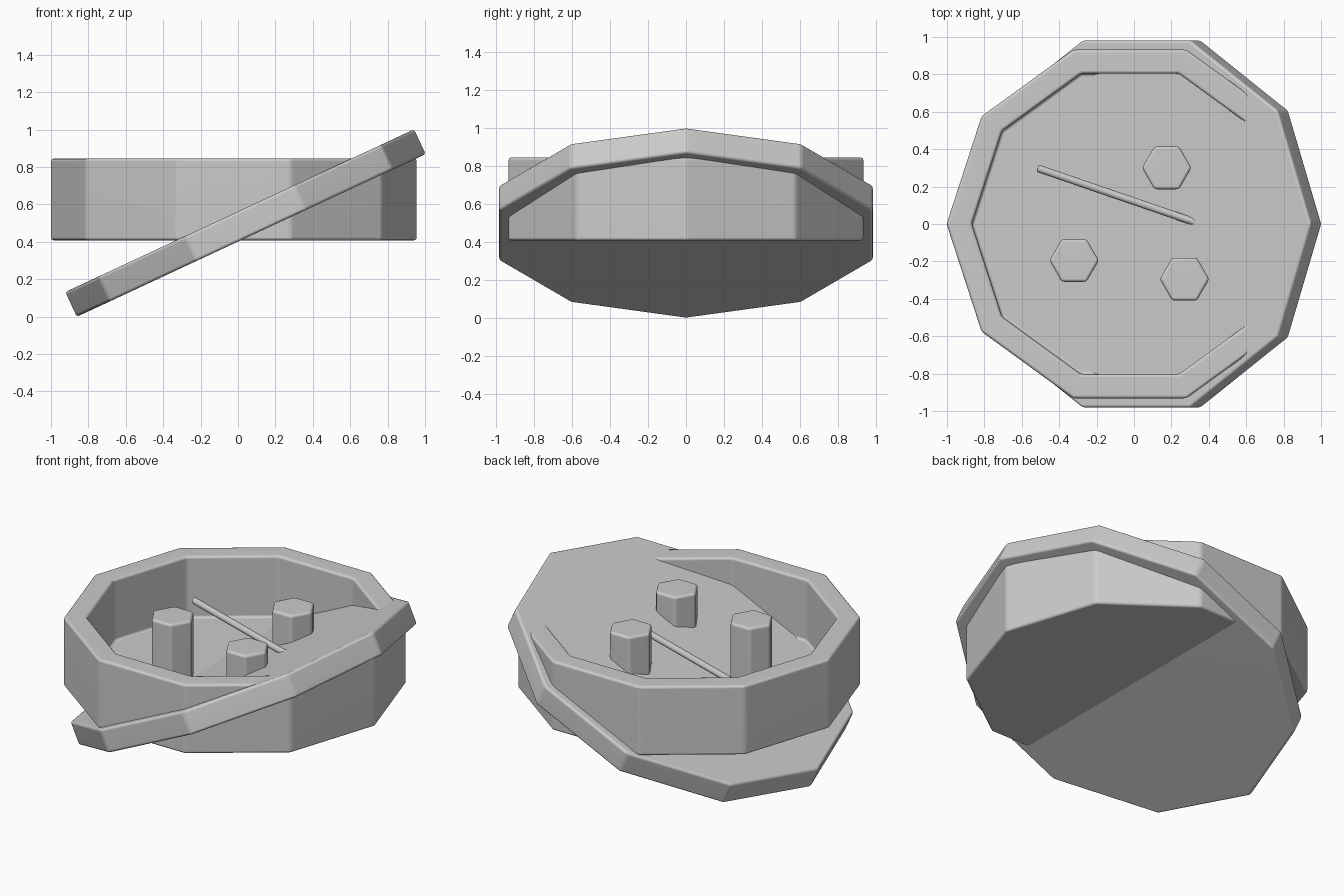
import bpy, bmesh, math
from mathutils import Vector

if "Cube" in bpy.data.objects:
    bpy.data.objects.remove(bpy.data.objects["Cube"])


def finish(name, bm, bevel):
    bmesh.ops.recalc_face_normals(bm, faces=bm.faces[:])
    mesh = bpy.data.meshes.new(name)
    bm.to_mesh(mesh)
    bm.free()
    ob = bpy.data.objects.new(name, mesh)
    bpy.context.collection.objects.link(ob)
    mod = ob.modifiers.new("soft_edges", 'BEVEL')
    mod.width = bevel
    mod.segments = 3
    mod.limit_method = 'ANGLE'
    mod.angle_limit = math.radians(30)
    for p in mesh.polygons:
        p.use_smooth = True
    wn = ob.modifiers.new("flat_faces", 'WEIGHTED_NORMAL')
    wn.keep_sharp = True
    return ob


def ring(bm, sides, radius, z):
    return [bm.verts.new((radius * math.cos(2 * math.pi * i / sides),
                          radius * math.sin(2 * math.pi * i / sides), z))
            for i in range(sides)]


def turned(name, sides, profile, bevel=0.016):
    """Closed solid from (radius, z) rings, capped at both ends."""
    bm = bmesh.new()
    rings = [ring(bm, sides, r, z) for r, z in profile]
    for a, b in zip(rings, rings[1:]):
        for i in range(sides):
            j = (i + 1) % sides
            bm.faces.new((a[i], a[j], b[j], b[i]))
    bm.faces.new(rings[0])
    bm.faces.new(rings[-1])
    return finish(name, bm, bevel)


# Ten-sided bowl with a thin floor
bowl = turned("bowl", 10, [(0.98, 0.408), (0.98, 0.845), (0.845, 0.845), (0.845, 0.458)])
bowl.location.x = -0.022

# Ten-sided plate slanting through the bowl
plate = turned("slanted_plate", 10, [(1.032, -0.073), (1.032, 0.073)])
plate.location = (0.04, 0, 0.5)
plate.rotation_euler.y = math.radians(-25)

# Hexagonal pegs standing on the bowl floor
for i, (x, y) in enumerate([(0.175, 0.3), (-0.32, -0.195), (0.27, -0.295)]):
    peg = turned(f"peg_{i + 1}", 6, [(0.132, 0.43), (0.132, 0.842)])
    peg.location.x, peg.location.y = x, y

# Thin level rod whose right end sinks into the plate
start, end = Vector((-0.515, 0.298, 0.695)), Vector((0.45, -0.033, 0.695))
rod = turned("rod", 12, [(0.02, 0), (0.02, (end - start).length)], 0.006)
rod.location = start
rod.rotation_euler = (end - start).to_track_quat('Z', 'Y').to_euler()
